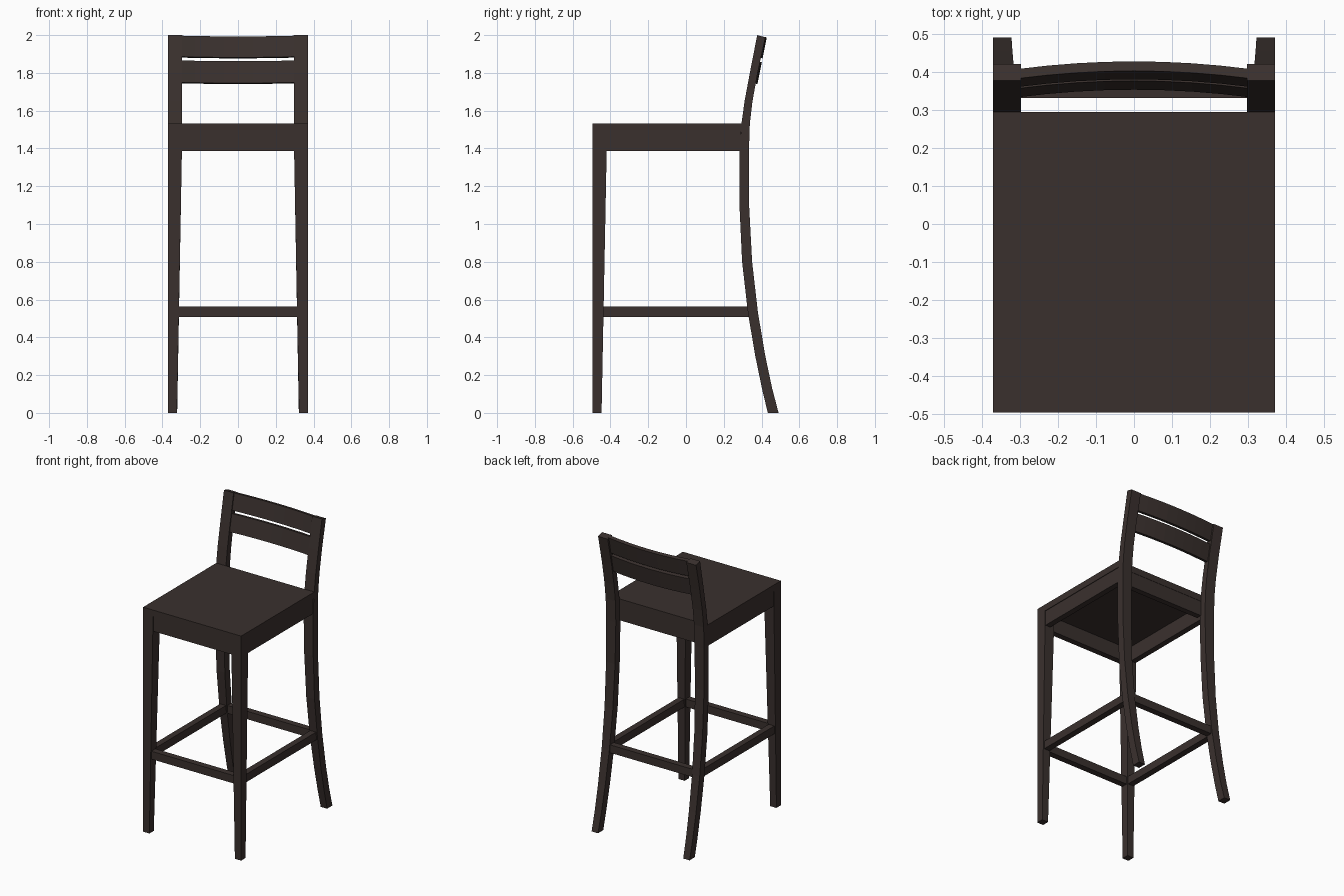
import bpy, bmesh

if "Cube" in bpy.data.objects:
    bpy.data.objects.remove(bpy.data.objects["Cube"])

wood = bpy.data.materials.new("dark_wood")
wood.diffuse_color = (0.042, 0.030, 0.027, 1)
wood.use_nodes = True
wood.node_tree.nodes["Principled BSDF"].inputs["Base Color"].default_value = wood.diffuse_color


def loft(name, rings, mirror=False):
    """Skin a stack of four-cornered rings into a closed solid."""
    bm = bmesh.new()
    loops = [[bm.verts.new(p) for p in ring] for ring in rings]
    for a, b in zip(loops, loops[1:]):
        for i in range(4):
            j = (i + 1) % 4
            bm.faces.new((a[i], a[j], b[j], b[i]))
    bm.faces.new(loops[0])
    bm.faces.new(loops[-1])
    bmesh.ops.recalc_face_normals(bm, faces=bm.faces)
    mesh = bpy.data.meshes.new(name)
    bm.to_mesh(mesh)
    bm.free()
    mesh.materials.append(wood)
    ob = bpy.data.objects.new(name, mesh)
    bpy.context.collection.objects.link(ob)
    if mirror:
        mod = ob.modifiers.new("mirror", 'MIRROR')
        mod.use_mirror_merge = False
    return ob


def rect(x0, x1, y0, y1, z):
    return [(x0, y0, z), (x1, y0, z), (x1, y1, z), (x0, y1, z)]


def box(name, x0, x1, y0, y1, z0, z1, mirror=False):
    return loft(name, [rect(x0, x1, y0, y1, z) for z in (z0, z1)], mirror)


W = 0.37                        # half width
SEAT_Z, APRON_Z = 1.488, 1.386  # undersides of seat and apron

# Seat
box("seat", -W, W, -0.495, 0.295, SEAT_Z, 1.533)

# Front legs: straight beside the apron, tapering inwards below it
loft("front_leg", [rect(0.323, W, -0.495, -0.447, 0),
                   rect(0.297, W, -0.495, -0.420, APRON_Z),
                   rect(0.297, W, -0.495, -0.420, SEAT_Z)], mirror=True)

# Back legs: curved side profile as (z, front y, back y)
profile = [(0, .433, .490), (.13, .402, .456), (.3, .367, .420),
           (.53, .328, .381), (.8, .297, .350), (1.1, .283, .334),
           (1.386, .283, .333), (1.533, .294, .338), (1.65, .310, .352),
           (1.8, .338, .379), (1.99, .377, .420)]
rings = []
for z, front, back in profile:
    inner = 0.322 - 0.025 * min(z / APRON_Z, 1)
    ring = rect(inner, W, front, back, z)
    if z > 1.9:                 # slanted top end
        ring = [(x, y, 2.0 if y == front else 1.988) for x, y, _ in ring]
    rings.append(ring)
loft("back_leg", rings, mirror=True)

# Aprons under the seat
box("front_apron", -0.30, 0.30, -0.490, -0.450, APRON_Z, SEAT_Z)
box("back_apron", -0.30, 0.30, 0.255, 0.293, APRON_Z, SEAT_Z)
box("side_apron", 0.327, 0.366, -0.425, 0.288, APRON_Z, SEAT_Z, mirror=True)

# Footrest stretchers
box("front_stretcher", -0.32, 0.32, -0.488, -0.445, 0.508, 0.562)
box("back_stretcher", -0.32, 0.32, 0.331, 0.374, 0.508, 0.562)
box("side_stretcher", 0.319, 0.362, -0.45, 0.335, 0.508, 0.562, mirror=True)


# Backrest slats: leaning boards bowed backwards in the middle
def slat(name, z0, z1):
    half, steps = 0.305, 8
    rings = []
    for i in range(steps + 1):
        t = 2 * i / steps - 1
        bow = 0.020 * (1 - t * t)
        x, drop = t * half, bow * 0.2
        y0 = 0.382 - 0.2 * (1.995 - z0) + bow
        y1 = 0.382 - 0.2 * (1.995 - z1) + bow
        rings.append([(x, y0, z0 - drop), (x, y0 + 0.025, z0 - drop - 0.005),
                      (x, y1 + 0.025, z1 - drop - 0.005), (x, y1, z1 - drop)])
    return loft(name, rings)


slat("upper_slat", 1.886, 1.997)
slat("lower_slat", 1.750, 1.866)
